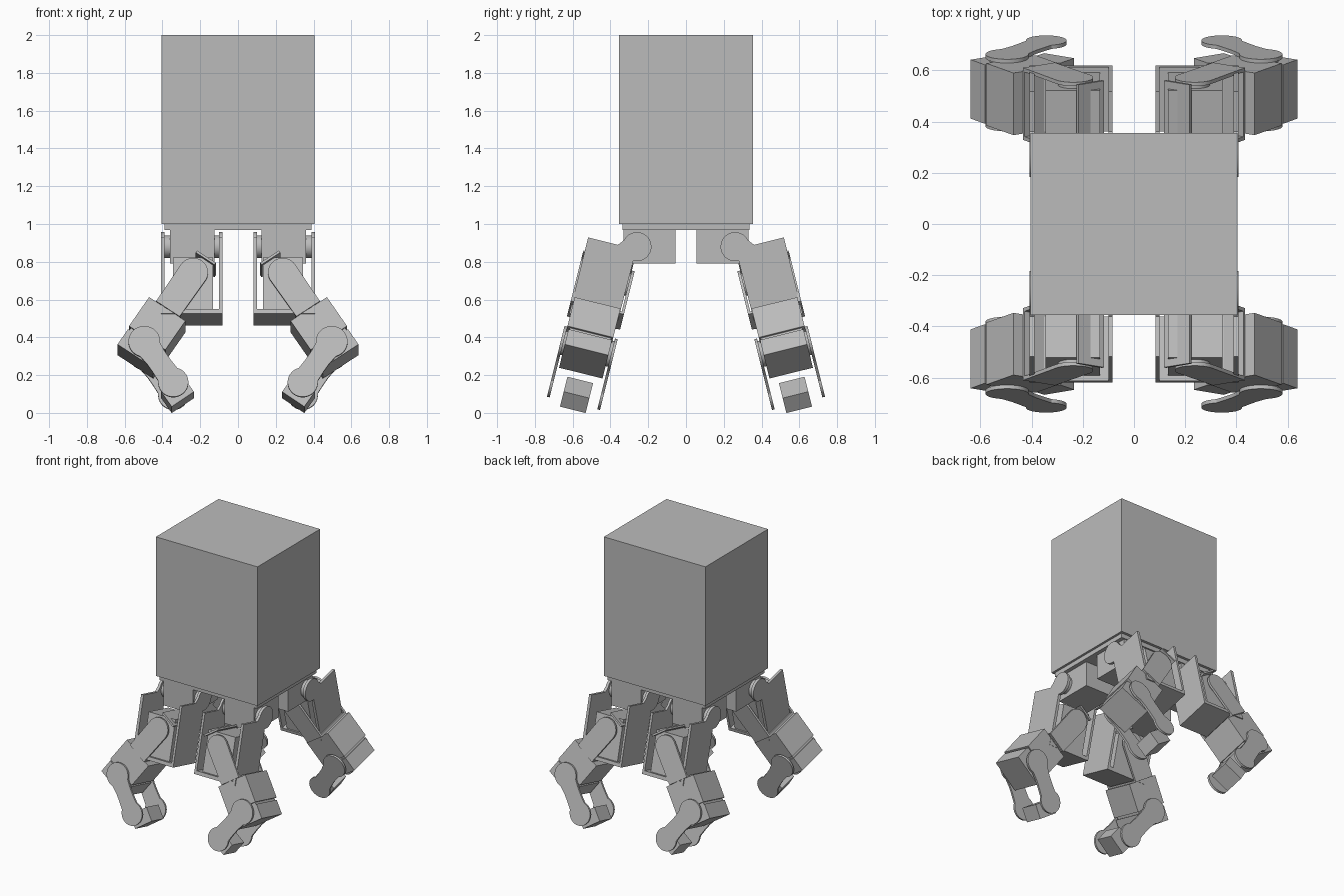
import bpy, bmesh, math

if "Cube" in bpy.data.objects:
    bpy.data.objects.remove(bpy.data.objects["Cube"])

grey = bpy.data.materials.new("light_grey")
grey.diffuse_color = (0.5, 0.5, 0.5, 1)
grey.use_nodes = True
grey.node_tree.nodes["Principled BSDF"].inputs["Base Color"].default_value = grey.diffuse_color

TILT = math.radians(14)
CT, ST = math.cos(TILT), math.sin(TILT)


def prism(name, profile, lo, hi, place):
    """Extrude a 2D outline from lo to hi; place maps (a, b, depth) to world."""
    bm = bmesh.new()
    bottom = [bm.verts.new(place(a, b, lo)) for a, b in profile]
    top = [bm.verts.new(place(a, b, hi)) for a, b in profile]
    n = len(profile)
    bm.faces.new(bottom)
    bm.faces.new(top)
    for i in range(n):
        j = (i + 1) % n
        bm.faces.new((bottom[i], bottom[j], top[j], top[i]))
    bmesh.ops.recalc_face_normals(bm, faces=bm.faces)
    mesh = bpy.data.meshes.new(name)
    bm.to_mesh(mesh)
    bm.free()
    mesh.materials.append(grey)
    ob = bpy.data.objects.new(name, mesh)
    bpy.context.collection.objects.link(ob)
    if n > 8:
        bpy.context.view_layer.objects.active = ob
        ob.select_set(True)
        bpy.ops.object.shade_smooth_by_angle(angle=math.radians(30))
        ob.select_set(False)
    return ob


def rect(a0, a1, b0, b1):
    return [(a0, b0), (a1, b0), (a1, b1), (a0, b1)]


def arc(cx, cy, r, start, end, n=24):
    return [(cx + r * math.cos(math.radians(start + (end - start) * i / n)),
             cy + r * math.sin(math.radians(start + (end - start) * i / n)))
            for i in range(n + 1)]


def disc(r):
    return arc(0, 0, r, 0, 360, 32)[:-1]


def straight(a, b, depth):
    return (a, b, depth)


# Torso block and its base plate
prism("body", rect(-0.404, 0.404, -0.356, 0.356), 1.0, 2.0, straight)
prism("body_base_plate", rect(-0.388, 0.388, -0.337, 0.337), 0.968, 1.0, straight)


def build_leg(tag, sx, sy):
    # Leg space: a = sideways, u = outward, v = down along the tilted leg
    def leg(a, u, v):
        return (sx * a, sy * (0.26 + CT * u + ST * v), 0.88 + ST * u - CT * v)

    def side(u, v, a):
        return leg(a, u, v)

    def cross(a, v, u):
        return leg(a, u, v)

    def joint(a0, v0, deg):
        """Rotated frame: p = across the limb, s = along it, u = depth."""
        c, s_ = math.cos(math.radians(deg)), math.sin(math.radians(deg))
        return lambda p, s, u: leg(a0 + p * c + s * s_, u, v0 - p * s_ + s * c)

    # Hip motor with a horn on each side
    prism("hip_motor" + tag, rect(0.125, 0.36, 0.055, 0.33), 0.79, 0.968,
          lambda a, b, d: (sx * a, sy * b, d))
    for a0, a1 in ((0.10, 0.125), (0.36, 0.388)):
        prism("hip_horn" + tag, disc(0.06), a0, a1, side)

    # Thigh bracket: two side plates joined by a floor
    plate = arc(0, 0, 0.077, 90, 348) + [(0.1, 0.015), (0.262, 0.015),
                                         (0.262, 0.43), (0.003, 0.43)]
    for a0, a1 in ((0.083, 0.1), (0.388, 0.408)):
        prism("thigh_plate" + tag, plate, a0, a1, side)
    prism("thigh_floor" + tag, rect(0.1, 0.388, 0.405, 0.43), 0.003, 0.262, cross)

    # Knee motor
    prism("knee_motor" + tag, rect(0.132, 0.345, 0.12, 0.405), 0.01, 0.24, cross)

    # Shin bracket swinging outwards from the knee
    knee = joint(0.237, 0.207, 34)
    arm = arc(0, 0, 0.078, 180, 360) + [(0.075, 0.24), (-0.075, 0.24)]
    for u0, u1, h0, h1 in ((0.255, 0.27, 0.24, 0.255), (-0.02, -0.005, -0.005, 0.01)):
        prism("shin_arm" + tag, arm, u0, u1, knee)
        prism("knee_horn" + tag, disc(0.06), h0, h1, knee)
    prism("shin_back_plate" + tag, rect(-0.07, 0.05, -0.11, -0.097), -0.005, 0.27, knee)
    prism("shin_floor" + tag, rect(-0.075, 0.075, 0.228, 0.241), -0.005, 0.255, knee)

    # Ankle motor in two shells around a core
    prism("ankle_motor_upper" + tag, rect(-0.112, 0.12, 0.24, 0.43), 0.005, 0.255, knee)
    prism("ankle_motor_core" + tag, rect(-0.1, 0.108, 0.43, 0.445), 0.015, 0.24, knee)
    prism("ankle_motor_lower" + tag, rect(-0.112, 0.116, 0.445, 0.545), 0.008, 0.245, knee)

    # Foot links: waisted plates folding back inwards
    ankle = joint(0.496, 0.584, -34.6)
    link = (arc(0, 0, 0.084, 140, 400) + [(0.058, 0.11), (0.058, 0.16)]
            + arc(0, 0.27, 0.08, -40, 220) + [(-0.058, 0.16), (-0.058, 0.11)])
    for u0, u1, h0, h1 in ((0.255, 0.27, 0.24, 0.255), (-0.02, -0.005, -0.005, 0.01)):
        prism("foot_link" + tag, link, u0, u1, ankle)
        prism("ankle_horn" + tag, disc(0.07), h0, h1, ankle)

    # Foot block between the links
    prism("foot" + tag, rect(-0.0715, 0.0715, 0.26, 0.359), 0.05, 0.19, ankle)


for side_name, sx in (("left", -1), ("right", 1)):
    for end_name, sy in (("front", -1), ("back", 1)):
        build_leg("_" + end_name + "_" + side_name, sx, sy)
